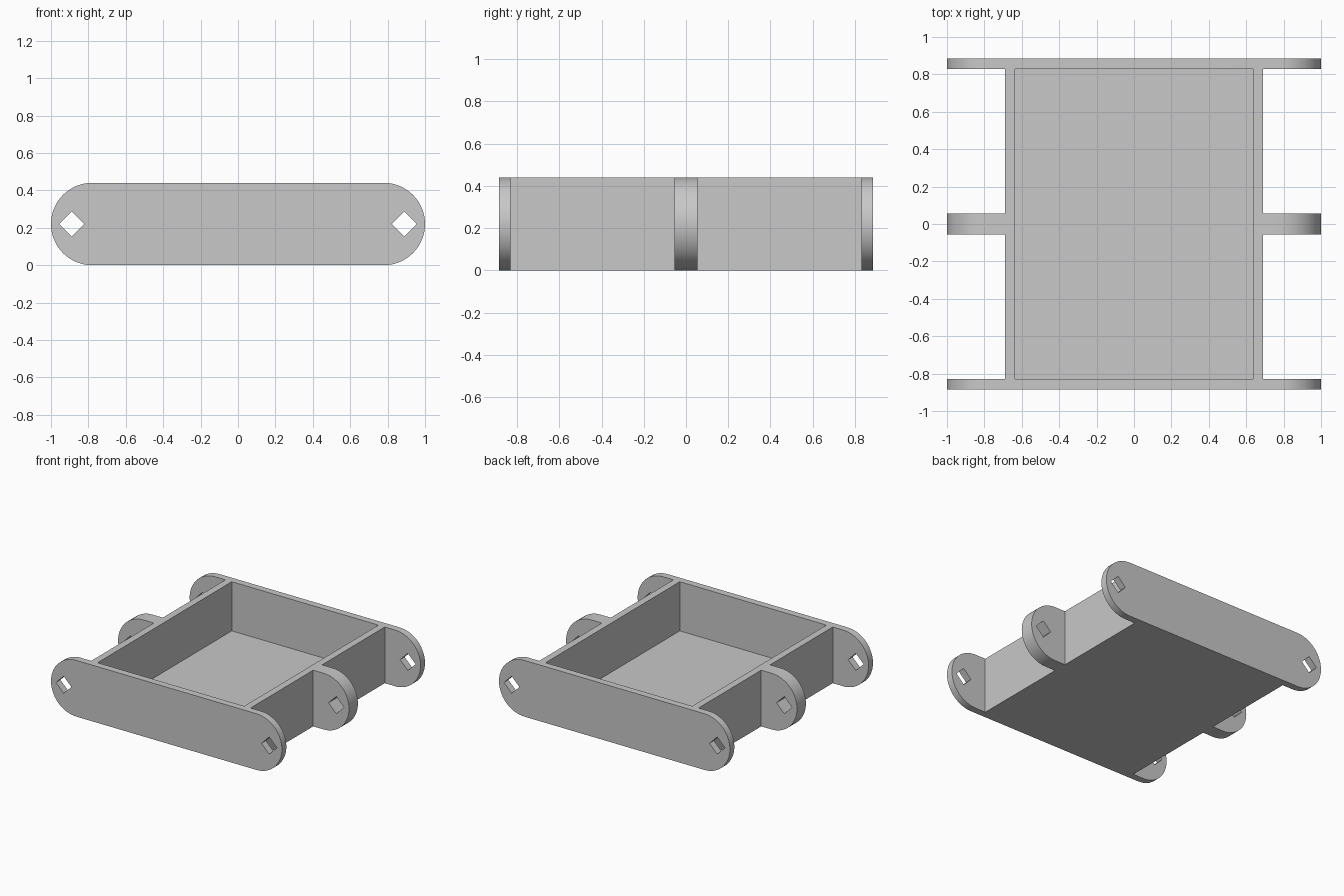
import bpy
import bmesh
from math import sin, cos, pi, radians

cube = bpy.data.objects.get("Cube")
if cube:
    bpy.data.objects.remove(cube, do_unlink=True)

HEIGHT = 0.44
RADIUS = HEIGHT / 2
ARC_CENTRE = 1 - RADIUS
TRAY_X = 0.69        # outer half width of the tray
WALL = 0.055
TRAY_Y = 0.83        # inner face of the end plates
HOLE_X = 0.89
HOLE = 0.067         # half diagonal of the pin hole
STEPS = 32

grey = bpy.data.materials.new("light grey")
grey.use_nodes = True
colour = (0.58, 0.58, 0.58, 1)
grey.diffuse_color = colour
grey.node_tree.nodes["Principled BSDF"].inputs["Base Color"].default_value = colour


def prism(name, loops, y0, y1):
    """Fill x-z loops (outline first, then holes) and extrude them along y."""
    bm = bmesh.new()
    edges = []
    for loop in loops:
        verts = [bm.verts.new((x, y0, z)) for x, z in loop]
        edges += [bm.edges.new((v, verts[i - 1])) for i, v in enumerate(verts)]
    bmesh.ops.triangle_fill(bm, edges=edges, use_beauty=True, normal=(0, -1, 0))
    result = bmesh.ops.extrude_face_region(bm, geom=bm.faces[:])
    moved = [g for g in result["geom"] if isinstance(g, bmesh.types.BMVert)]
    bmesh.ops.translate(bm, verts=moved, vec=(0, y1 - y0, 0))
    bmesh.ops.recalc_face_normals(bm, faces=bm.faces[:])
    mesh = bpy.data.meshes.new(name)
    bm.to_mesh(mesh)
    bm.free()
    mesh.materials.append(grey)
    obj = bpy.data.objects.new(name, mesh)
    bpy.context.collection.objects.link(obj)
    bpy.ops.object.select_all(action="DESELECT")
    obj.select_set(True)
    bpy.context.view_layer.objects.active = obj
    bpy.ops.object.shade_smooth_by_angle(angle=radians(30))
    return obj


def round_end(side):
    """Half circle at one end, running from bottom to top."""
    angles = [-pi / 2 + pi * i / STEPS for i in range(STEPS + 1)]
    return [(side * (ARC_CENTRE + RADIUS * cos(a)), RADIUS + RADIUS * sin(a))
            for a in angles]


def diamond(side):
    x = side * HOLE_X
    return [(x + HOLE, RADIUS), (x, RADIUS + HOLE),
            (x - HOLE, RADIUS), (x, RADIUS - HOLE)]


# Tray floor and side walls as one channel
inner = TRAY_X - WALL
channel = [(-TRAY_X, 0), (TRAY_X, 0), (TRAY_X, HEIGHT), (inner, HEIGHT),
           (inner, WALL), (-inner, WALL), (-inner, HEIGHT), (-TRAY_X, HEIGHT)]
prism("tray", [channel], -TRAY_Y, TRAY_Y)

# Long rounded plates closing the front and back
outline = round_end(1) + round_end(-1)[::-1]
for name, sign in (("front_plate", -1), ("back_plate", 1)):
    prism(name, [outline, diamond(-1), diamond(1)],
          sign * TRAY_Y, sign * (TRAY_Y + WALL))

# Thicker lugs in the middle of each side
for name, side in (("left_lug", 1), ("right_lug", -1)):
    base = [(side * TRAY_X, HEIGHT), (side * TRAY_X, 0)]
    prism(name, [round_end(side) + base, diamond(side)], -WALL, WALL)
